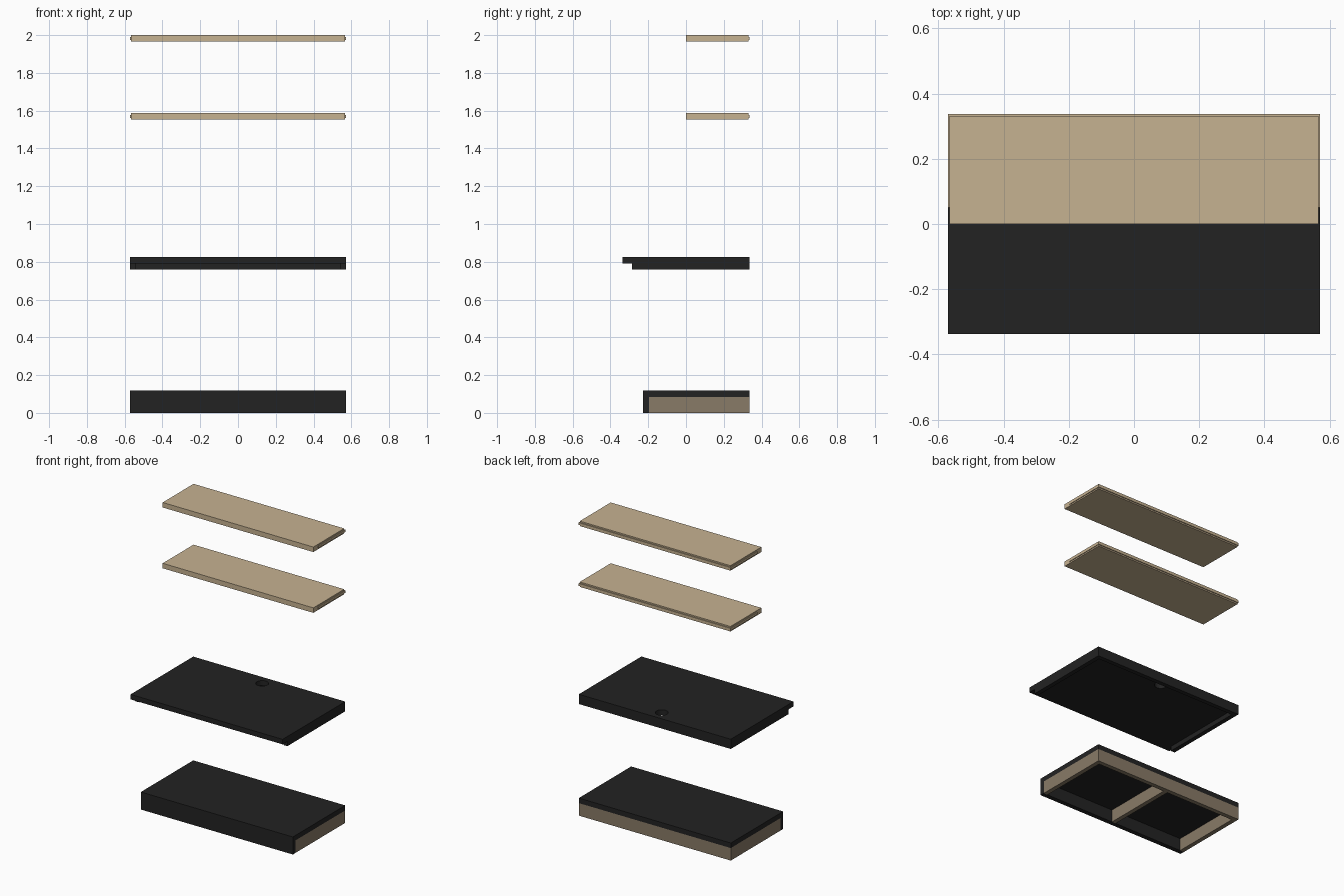
import bpy

if "Cube" in bpy.data.objects:
    bpy.data.objects.remove(bpy.data.objects["Cube"])


def material(name, rgb):
    m = bpy.data.materials.new(name)
    m.diffuse_color = (*rgb, 1)
    m.use_nodes = True
    m.node_tree.nodes["Principled BSDF"].inputs["Base Color"].default_value = m.diffuse_color
    return m


BLACK = material("black laminate", (0.0165, 0.0165, 0.0165))
OAK = material("light oak", (0.565, 0.445, 0.285))
BROWN = material("brown frame wood", (0.25, 0.197, 0.135))

W = 0.571   # half width
BACK = 0.335
T = 0.034   # board thickness


def box(name, x, y, z, mat):
    """Box from (min, max) ranges on each axis."""
    bpy.ops.mesh.primitive_cube_add(
        size=1, location=[(a + b) / 2 for a, b in (x, y, z)])
    ob = bpy.context.object
    ob.name = name
    ob.scale = [b - a for a, b in (x, y, z)]
    bpy.ops.object.transform_apply(location=False, rotation=False, scale=True)
    ob.data.materials.append(mat)
    return ob


# Bottom platform: black deck and front board on a brown frame
H = 0.085
FRONT = -0.196
box("platform_deck", (-W, W), (-0.227, BACK), (H, 0.119), BLACK)
box("platform_front_board", (-W, W), (-0.227, FRONT), (0, H), BLACK)
box("platform_back_rail", (-W, W), (BACK - 0.03, BACK), (0, H), BROWN)
for name, x in (("left", -W + 0.015), ("middle", 0), ("right", W - 0.015)):
    box(f"platform_{name}_rail", (x - 0.015, x + 0.015),
        (FRONT, BACK - 0.03), (0, H), BROWN)

# Desk top with a round cable hole near the back
desk = box("desk_top", (-W, W), (-0.337, BACK), (0.79, 0.824), BLACK)
bpy.ops.mesh.primitive_cylinder_add(
    vertices=32, radius=0.04, depth=0.2, location=(0, 0.26, 0.8))
cutter = bpy.context.object
cutter.name = "cable_hole_cutter"
cutter.data.materials.append(BLACK)
cutter.hide_render = True
cutter.display_type = 'WIRE'
cut = desk.modifiers.new("cable hole", 'BOOLEAN')
cut.operation = 'DIFFERENCE'
cut.object = cutter
bpy.context.view_layer.objects.active = desk
bpy.ops.object.modifier_apply(modifier=cut.name)
bpy.data.objects.remove(cutter)

# Support rails under the desk: two sides and the back
box("desk_back_rail", (-W, W), (BACK - 0.03, BACK), (0.758, 0.79), BLACK)
for name, s in (("left", -1), ("right", 1)):
    xs = sorted((s * W, s * (W - 0.03)))
    box(f"desk_{name}_rail", xs, (-0.286, BACK - 0.03), (0.758, 0.79), BLACK)

# Two wall shelves with a thin tongue around sides and back
for name, top in (("lower", 1.587), ("upper", 2.0)):
    box(f"{name}_shelf", (-W + 0.005, W - 0.005), (0, BACK - 0.004),
        (top - T, top), OAK)
    z = (top - T / 2 - 0.008, top - T / 2 + 0.008)
    box(f"{name}_shelf_back_tongue", (-W, W),
        (BACK - 0.02, BACK + 0.002), z, OAK)
    for side, s in (("left", -1), ("right", 1)):
        xs = sorted((s * W, s * (W - 0.02)))
        box(f"{name}_shelf_{side}_tongue", xs, (0.05, BACK - 0.02), z, OAK)
